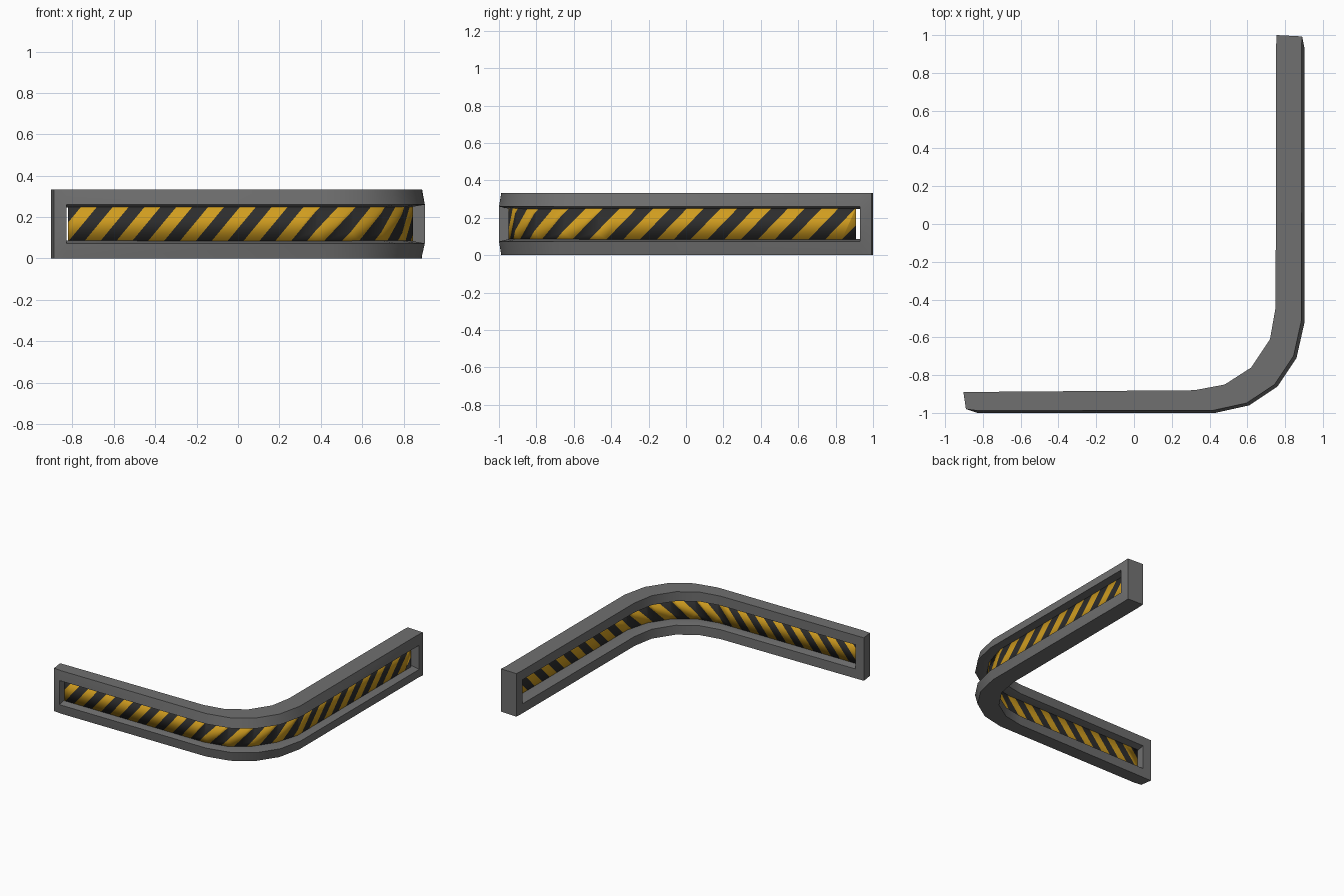
import bpy, bmesh, math
from mathutils import Vector

if "Cube" in bpy.data.objects:
    bpy.data.objects.remove(bpy.data.objects["Cube"])


def material(name, rgb):
    m = bpy.data.materials.new(name)
    m.diffuse_color = (*rgb, 1)
    m.use_nodes = True
    m.node_tree.nodes["Principled BSDF"].inputs["Base Color"].default_value = m.diffuse_color
    return m


GREY = material("frame grey", (0.16, 0.16, 0.16))
BLACK = material("stripe black", (0.026, 0.026, 0.026))
YELLOW = material("stripe yellow", (0.64, 0.34, 0.014))


def finish(bm, name, mats, angle):
    bmesh.ops.recalc_face_normals(bm, faces=bm.faces)
    me = bpy.data.meshes.new(name)
    bm.to_mesh(me)
    bm.free()
    ob = bpy.data.objects.new(name, me)
    bpy.context.collection.objects.link(ob)
    for m in mats:
        me.materials.append(m)
    bpy.ops.object.select_all(action='DESELECT')
    ob.select_set(True)
    bpy.context.view_layer.objects.active = ob
    bpy.ops.object.shade_smooth_by_angle(angle=math.radians(angle))
    return ob


# Plan outline of the bent barrier: matching stations on both sides
outer = [(-.89, -.98), (-.83, -1), (.43, -1), (.61, -.96), (.76, -.86),
         (.86, -.71), (.903, -.52), (.903, .93), (.89, .993)]
inner = [(-.903, -.89), (-.83, -.889), (.32, -.88), (.48, -.85), (.62, -.76),
         (.72, -.61), (.75, -.44), (.752, .93), (.755, 1)]
levels = [0, .073, .26, .333]
mid_levels = [None, .087, .247, None]
N = len(outer) - 1

# Frame: rails and end posts around one long window
bm = bmesh.new()
front, back, mid = {}, {}, {}
for i, (o, n) in enumerate(zip(outer, inner)):
    o, n = Vector(o), Vector(n)
    for j, z in enumerate(levels):
        rim = j in (0, 3) and 0 < i < N      # outer rim set back from window edge
        p = o.lerp(n, .11) if rim else o
        front[i, j] = bm.verts.new((p.x, p.y, z))
        back[i, j] = bm.verts.new((n.x, n.y, z))
        if 0 < i < N and j in (1, 2):
            c = o.lerp(n, .5)
            mid[i, j] = bm.verts.new((c.x, c.y, mid_levels[j]))
for i in range(N):
    for j in range(3):
        if j == 1 and 0 < i < N - 1:
            continue
        for g in (front, back):
            bm.faces.new((g[i, j], g[i + 1, j], g[i + 1, j + 1], g[i, j + 1]))
    for j in (0, 3):                          # underside and top
        bm.faces.new((front[i, j], front[i + 1, j], back[i + 1, j], back[i, j]))
    if 0 < i < N - 1:                         # window sill and head
        for j in (1, 2):
            for g in (front, back):
                bm.faces.new((g[i, j], g[i + 1, j], mid[i + 1, j], mid[i, j]))
for j in range(3):                            # end caps
    for i in (0, N):
        bm.faces.new((front[i, j], front[i, j + 1], back[i, j + 1], back[i, j]))
for i in (1, N - 1):                          # window jambs
    for g in (front, back):
        bm.faces.new((g[i, 1], g[i, 2], mid[i, 2], mid[i, 1]))
finish(bm, "barrier_frame", [GREY], 25)

# Striped panel: drawn flat in stripe periods, cut, then bent along the path
path = [(-.822, -.945), (.375, -.945), (.545, -.91), (.69, -.81),
        (.79, -.66), (.842, -.48), (.842, .908)]
us = [-.52, 7.27, 8.25, 9.23, 10.21, 11.2, 18.91]
Z0, Z1, SLANT = .084, .25, 5.4
bm = bmesh.new()
bm.faces.new([bm.verts.new(v) for v in ((us[0], 0, Z0), (us[-1], 0, Z0),
                                        (us[-1], 0, Z1), (us[0], 0, Z1))])


def cut(u, normal):
    bmesh.ops.bisect_plane(bm, geom=bm.verts[:] + bm.edges[:] + bm.faces[:],
                           plane_co=(u, 0, Z0), plane_no=normal, dist=1e-6)


for u in us[1:-1]:
    cut(u, (1, 0, 0))
for k in range(-4, 40):
    cut(k / 2, (1, 0, -SLANT))
for f in bm.faces:
    c = f.calc_center_median()
    f.material_index = int((c.x - SLANT * (c.z - Z0)) % 1 < .5)
for v in bm.verts:
    k = next((k for k in range(len(us) - 2) if v.co.x <= us[k + 1] + 1e-5), len(us) - 2)
    t = (v.co.x - us[k]) / (us[k + 1] - us[k])
    p = Vector(path[k]).lerp(Vector(path[k + 1]), t)
    v.co.x, v.co.y = p
panel = finish(bm, "striped_panel", [BLACK, YELLOW], 30)
solid = panel.modifiers.new("thickness", 'SOLIDIFY')
solid.thickness = .008
solid.offset = 0
